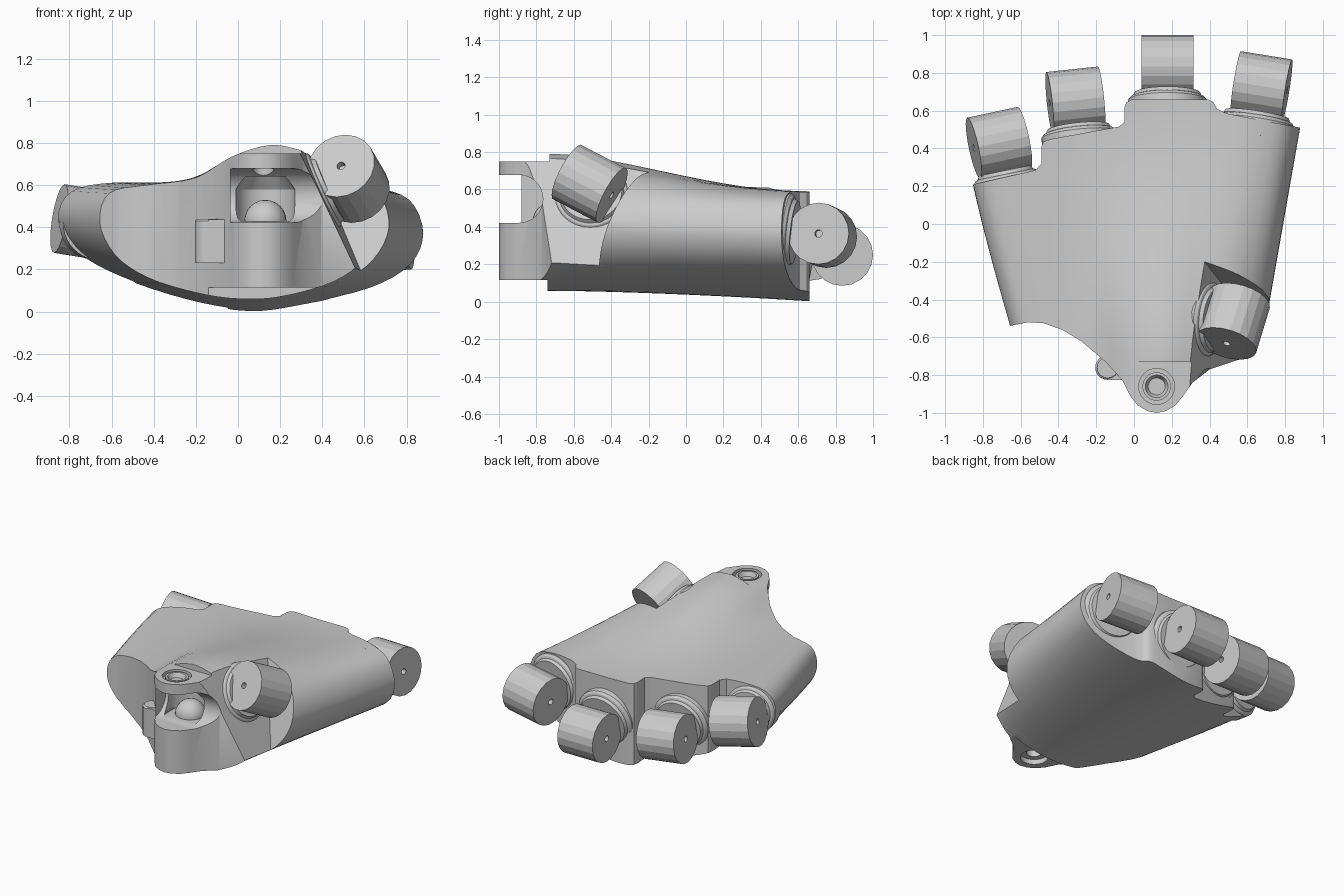
import bpy, bmesh, math
from mathutils import Vector, Matrix

if "Cube" in bpy.data.objects:
    bpy.data.objects.remove(bpy.data.objects["Cube"])


def make(name, bm, smooth=None):
    bmesh.ops.recalc_face_normals(bm, faces=bm.faces)
    me = bpy.data.meshes.new(name)
    bm.to_mesh(me)
    bm.free()
    ob = bpy.data.objects.new(name, me)
    bpy.context.collection.objects.link(ob)
    if smooth:
        shade(ob, smooth)
    return ob


def shade(ob, angle):
    bpy.ops.object.select_all(action='DESELECT')
    ob.select_set(True)
    bpy.context.view_layer.objects.active = ob
    bpy.ops.object.shade_smooth_by_angle(angle=math.radians(angle))


def loft(name, rings):
    """Skin matching rings of points and cap both ends."""
    bm = bmesh.new()
    vs = [[bm.verts.new(p) for p in r] for r in rings]
    n = len(rings[0])
    for a, b in zip(vs, vs[1:]):
        for i in range(n):
            bm.faces.new((a[i], a[(i + 1) % n], b[(i + 1) % n], b[i]))
    bm.faces.new(vs[0])
    bm.faces.new(vs[-1])
    return make(name, bm)


def lathe(name, profile, centre, axis, segs=20, smooth=None):
    """Turn (radius, height) points around an axis."""
    q = Vector(axis).to_track_quat('Z', 'Y')
    rings = [[Vector(centre) + q @ Vector((r * math.cos(2 * math.pi * i / segs),
                                           r * math.sin(2 * math.pi * i / segs), h))
              for i in range(segs)] for r, h in profile]
    ob = loft(name, rings)
    if smooth:
        shade(ob, smooth)
    return ob


def box(name, lo, hi):
    bm = bmesh.new()
    lo, hi = Vector(lo), Vector(hi)
    s = hi - lo
    bmesh.ops.create_cube(bm, size=1, matrix=Matrix.Translation((lo + hi) / 2) @ Matrix.Diagonal((*s, 1)))
    return make(name, bm)


def boolean(ob, cutter, op='DIFFERENCE'):
    m = ob.modifiers.new('cut', 'BOOLEAN')
    m.object, m.operation, m.solver = cutter, op, 'EXACT'
    bpy.context.view_layer.objects.active = ob
    bpy.ops.object.modifier_apply(modifier=m.name)
    bpy.data.objects.remove(cutter)


def spline(pts, k=4):
    """Closed Catmull-Rom resampling."""
    pts = [Vector(p) for p in pts]
    n, out = len(pts), []
    for i in range(n):
        a, b, c, d = (pts[(i + j - 1) % n] for j in range(4))
        for s in range(k):
            t = s / k
            out.append(0.5 * (2 * b + (c - a) * t + (2 * a - 5 * b + 4 * c - d) * t * t
                              + (3 * b - a - 3 * c + d) * t ** 3))
    return out


# palm: loft from wrist section to knuckle section (x, z)
wrist = spline([(-.61, .42), (-.57, .56), (-.40, .60), (-.2, .635), (-.03, .735), (.15, .79),
                (.3, .765), (.48, .70), (.62, .56), (.667, .4), (.6, .25), (.45, .14),
                (.2, .07), (0, .06), (-.2, .09), (-.4, .16), (-.54, .27)])
knuckle = spline([(-.95, .45), (-.87, .575), (-.65, .615), (-.35, .6), (-.05, .59), (.15, .585),
                  (.4, .585), (.65, .585), (.84, .53), (.913, .37), (.85, .22), (.65, .11),
                  (.3, .03), (.05, .0), (-.25, .05), (-.6, .17), (-.85, .3)])
rings = [[(p.x, -1.05, p.y) for p in wrist]]
for k in range(15):
    t = k / 14
    u = t ** .85
    ease = u * u * (3 - 2 * u)
    ring = []
    for a, b in zip(wrist, knuckle):
        x = a.x + (b.x - a.x) * t
        if x < 0:
            x *= 1 + .03 * math.sin(math.pi * t)
        ring.append((x, -.7 + 1.4 * t, a.y + (b.y - a.y) * (ease if a.y > .4 else t ** 1.5)))
    rings.append(ring)
palm = loft('palm', rings)

# plan outline: curved wrist edge and stepped knuckle edge
outline = [(-1.1, -.56), (-.66, -.54), (-.56, -.52), (-.48, -.525), (-.38, -.56), (-.28, -.62),
           (-.15, -.73), (-.06, -.83), (-.02, -.91), (.02, -.96), (.07, -.99), (.12, -1), (.17, -.99),
           (.22, -.96), (.26, -.91), (.31, -.84), (.4, -.77), (.55, -.72), (1.1, -.6), (1.1, .47),
           (.88, .51), (.49, .585), (.44, .61), (.42, .645), (.39, .66), (-.01, .66), (-.04, .645),
           (-.05, .62), (-.05, .54), (-.08, .515), (-.44, .45), (-.48, .435), (-.49, .41),
           (-.49, .32), (-.52, .285), (-.85, .21), (-1.1, .155)]
boolean(palm, loft('outline', [[(x, y, z) for x, y in outline] for z in (-.5, 1.5)]), 'INTERSECT')


# thumb corner cut: two leaning walls
def corner(z):
    c = Vector((.35 - .418 * (z - .75), -.17 + .527 * (z - .75), z))
    return [c, c + Vector((-.08, -1, 0)), c + Vector((.8, -1, 0)), c + Vector((.8, -.24, 0))]


boolean(palm, loft('thumb_cut', [corner(-.1), corner(1.1)]))

# wrist fork: flat tabs, rounded slot, inner socket, pin holes
boolean(palm, box('under_cut', (-.6, -1.2, -.2), (.9, -.74, .115)))
boolean(palm, box('top_cut', (-.2, -1.2, .75), (.5, -.73, 1)))
boolean(palm, lathe('slot_round', [(.128, -.035), (.128, .8)], (0, -.893, .55), (1, 0, 0), 32))
boolean(palm, box('slot', (-.035, -1.2, .422), (.8, -.893, .678)))
boolean(palm, lathe('socket', [(.14, .43), (.14, .58), (.10, .64)], (.13, -.77, 0), (0, 0, 1), 32))
boolean(palm, lathe('pin_hole', [(.05, .6), (.05, .72), (.095, .72), (.095, .8)], (.12, -.86, 0), (0, 0, 1), 32))
boolean(palm, lathe('low_hole', [(.09, 0), (.09, .15), (.05, .15), (.05, .2)], (.12, -.86, 0), (0, 0, 1), 32))
shade(palm, 28)

lathe('wrist_pin_ring', [(.045, .685), (.075, .685), (.075, .745), (.06, .745), (.045, .715)],
      (.12, -.86, 0), (0, 0, 1), 32, 30)
bm = bmesh.new()
bmesh.ops.create_uvsphere(bm, u_segments=24, v_segments=12, radius=.1,
                          matrix=Matrix.Translation((.13, -.72, .43)))
make('wrist_ball', bm, 40)
lathe('wrist_side_boss', [(.065, .23), (.065, .43), (.055, .44)], (-.14, -.76, 0), (0, 0, 1), 24, 30)
box('wrist_side_web', (-.14, -.825, .23), (0, -.7, .437))

# finger and thumb joints: barrel with end holes on a round collar
barrel = [(.02, -.1), (.02, -.138), (.165, -.138), (.165, .138), (.02, .138), (.02, .1)]
joints = [  # name, centre, barrel axis, pointing direction, collar radius, collar shift
    ('index', (.675, .73, .355), (.28, -.045, .02), (.15, .97, -.1), .205, -.04),
    ('middle', (.177, .835, .25), (1, 0, 0), (0, .97, -.2), .21, -.035),
    ('ring', (-.31, .655, .29), (.28, .03, -.025), (-.1, .97, -.15), .2, -.035),
    ('little', (-.715, .43, .42), (.28, .06, -.045), (-.2, .97, 0), .175, -.04),
    ('thumb', (.525, -.515, .63), (.07, .23, -.12), (.906, -.072, .417), .2, .01)]
for name, c, axis, d, r, s in joints:
    lathe(name + '_barrel', barrel, c, axis, 20, 12)
    lathe(name + '_collar', [(r, -.24 + s), (r, -.15 + s), (r - .012, -.135 + s), (r - .025, -.13 + s),
                             (r - .035, -.11 + s)], c, d, 40, 30)
